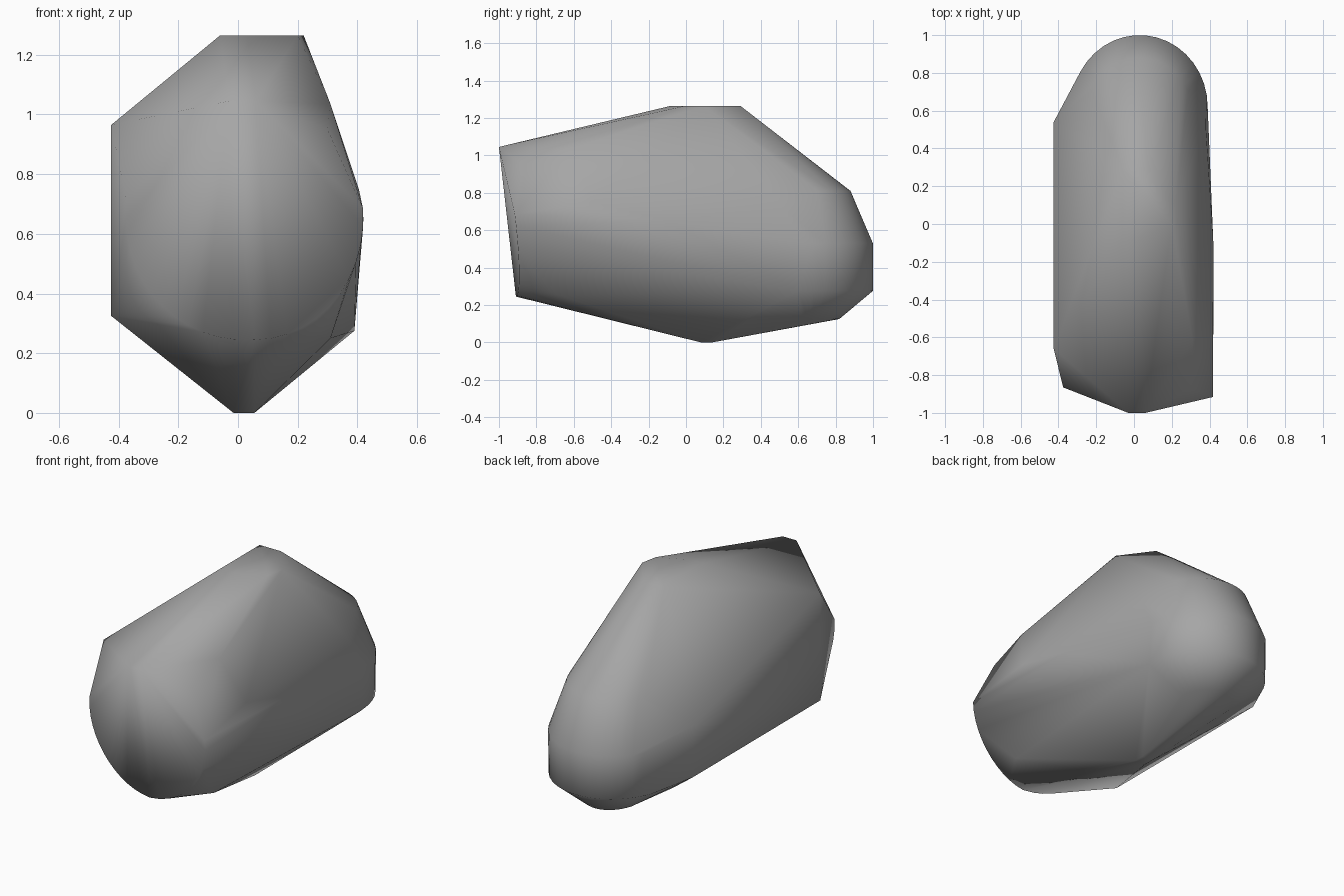
import bpy, bmesh
from math import cos, sin, radians

if "Cube" in bpy.data.objects:
    bpy.data.objects.remove(bpy.data.objects["Cube"])


def arc(cx, cy, rx, ry, a0, a1, n):
    """Points on an elliptical arc, angles in degrees."""
    angs = [radians(a0 + (a1 - a0) * i / (n - 1)) for i in range(n)]
    return [(cx + rx * cos(a), cy + ry * sin(a)) for a in angs]


def front_y(x, z):
    """Slightly folded, leaning front face."""
    y = -0.91 - 0.09 * (z - 0.25) / 0.795
    if x > 0.055:
        return y + (x - 0.055) * 0.12
    return y + (0.055 - x) * 0.21


pts = []

# Rounded back end: stacked half rings
for z, rx, ry in ((0.125, 0.16, 0.20), (0.275, 0.355, 0.38),
                  (0.53, 0.36, 0.38), (0.81, 0.27, 0.26)):
    pts += [(x, y, z) for x, y in arc(0.03, 0.62, rx, ry, 0, 160, 18)]

# Round lower rim of the front face
pts += [(x, front_y(x, z), z)
        for x, z in arc(0.055, 0.65, 0.365, 0.405, -90, 5, 12)]
pts += [(x, front_y(x, z), z)
        for x, z in arc(0.02, 0.65, 0.395, 0.405, 180, 265, 12)]

# Peak and upper left corner of the front face
pts += [(-0.03, -1, 1.045), (0.06, -1, 1.045), (-0.375, -0.865, 0.72)]

# Top plateau
pts += [(-0.06, -0.08, 1.265), (-0.06, 0.29, 1.265), (0.08, 0.29, 1.265),
        (0.22, 0.1, 1.265), (0.2, 0.0, 1.265), (0.03, -0.08, 1.265)]

# Flat left wall
pts += [(-0.425, -0.66, 0.965), (-0.425, -0.66, 0.325),
        (-0.425, 0.54, 0.325), (-0.425, 0.54, 0.63)]

# Right wall and shoulder
pts += [(0.31, -0.62, 1.035), (0.30, -0.87, 0.95), (0.405, -0.5, 0.75),
        (0.42, -0.1, 0.65), (0.38, 0.52, 0.72), (0.39, 0.6, 0.275),
        (0.31, -0.67, 0.25)]

# Keel on the ground
pts += [(x, y, 0) for x in (-0.015, 0.055) for y in (0.08, 0.14)]

# Wrap everything in one convex skin
bm = bmesh.new()
for p in pts:
    bm.verts.new(p)
res = bmesh.ops.convex_hull(bm, input=bm.verts)
junk = {v for key in ("geom_interior", "geom_unused") for v in res[key]
        if isinstance(v, bmesh.types.BMVert) and v.is_valid}
bmesh.ops.delete(bm, geom=list(junk), context='VERTS')
bmesh.ops.recalc_face_normals(bm, faces=bm.faces)
mesh = bpy.data.meshes.new("boulder")
bm.to_mesh(mesh)
bm.free()
rock = bpy.data.objects.new("boulder", mesh)
bpy.context.collection.objects.link(rock)
bpy.context.view_layer.objects.active = rock
rock.select_set(True)
bpy.ops.object.shade_smooth_by_angle(angle=radians(85))

# Dark stone grey
stone = bpy.data.materials.new("stone")
stone.diffuse_color = (0.38, 0.38, 0.38, 1)
stone.use_nodes = True
stone.node_tree.nodes["Principled BSDF"].inputs["Base Color"].default_value = stone.diffuse_color
mesh.materials.append(stone)
